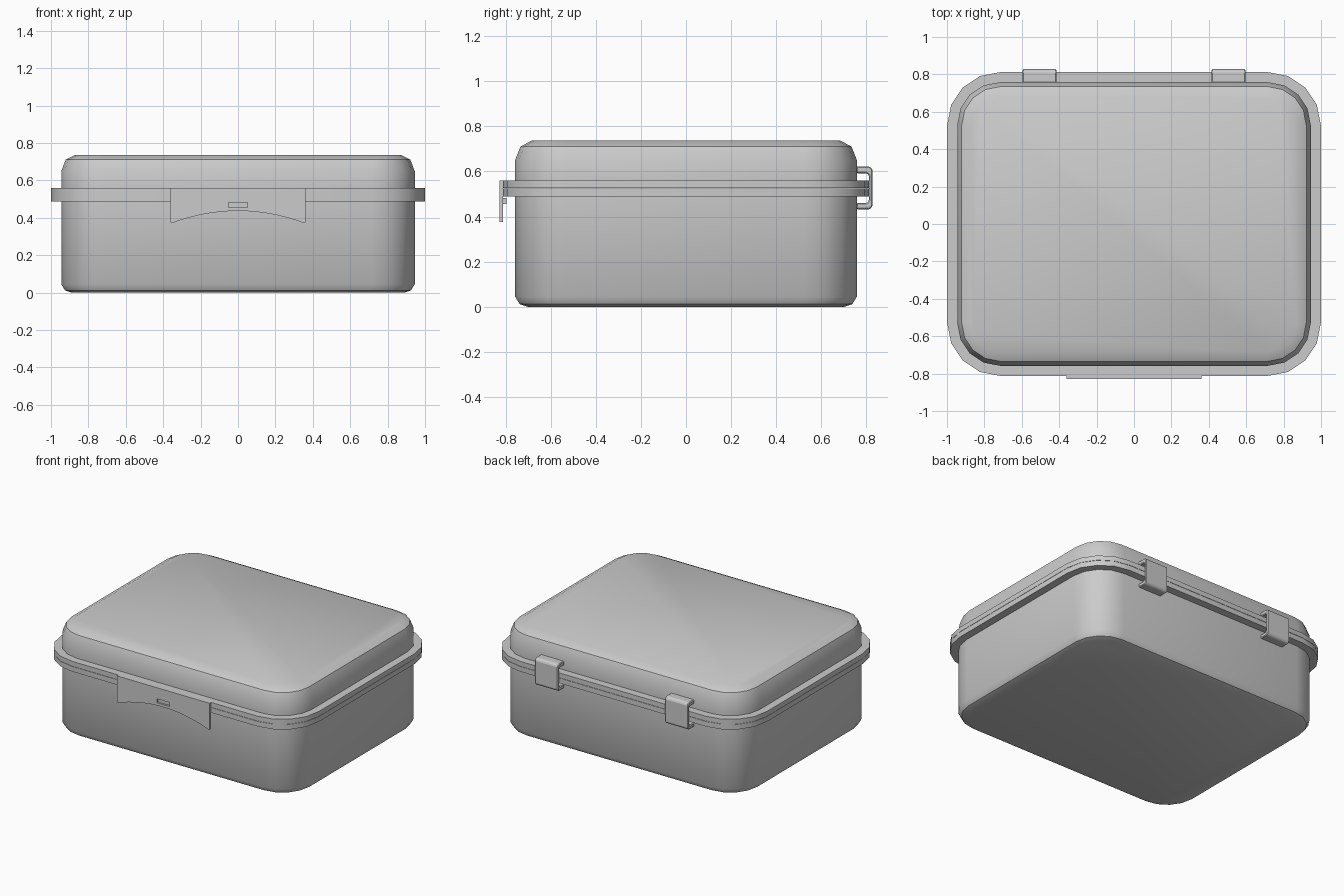
import bpy, bmesh
from math import sin, cos, pi, radians

if "Cube" in bpy.data.objects:
    bpy.data.objects.remove(bpy.data.objects["Cube"])

HX, HY, R = 0.945, 0.758, 0.228   # wall half sizes and corner radius
SEG = 4                           # sides per rounded corner


def finish(name, bm, smooth=None):
    bmesh.ops.recalc_face_normals(bm, faces=bm.faces)
    me = bpy.data.meshes.new(name)
    bm.to_mesh(me)
    bm.free()
    ob = bpy.data.objects.new(name, me)
    bpy.context.collection.objects.link(ob)
    if smooth:
        bpy.ops.object.select_all(action='DESELECT')
        ob.select_set(True)
        bpy.context.view_layer.objects.active = ob
        bpy.ops.object.shade_smooth_by_angle(angle=radians(smooth))
    return ob


def shell(name, profile):
    """Stack rounded rectangles; profile holds (inset, height) pairs."""
    bm = bmesh.new()
    rings = []
    for d, z in profile:
        ring = []
        for k, (sx, sy) in enumerate([(1, 1), (-1, 1), (-1, -1), (1, -1)]):
            for i in range(SEG + 1):
                a = (k + i / SEG) * pi / 2
                ring.append(bm.verts.new((sx * (HX - R) + (R - d) * cos(a),
                                          sy * (HY - R) + (R - d) * sin(a), z)))
        rings.append(ring)
    n = len(rings[0])
    for lo, hi in zip(rings, rings[1:]):
        for i in range(n):
            bm.faces.new((lo[i], lo[(i + 1) % n], hi[(i + 1) % n], hi[i]))
    bm.faces.new(rings[0])
    bm.faces.new(rings[-1])
    return finish(name, bm, 35)


def prism(name, quads, direction):
    """Extrude a sheet of quads into a solid."""
    bm = bmesh.new()
    for q in quads:
        bm.faces.new([bm.verts.new(p) for p in q])
    bmesh.ops.remove_doubles(bm, verts=bm.verts, dist=1e-5)
    ext = bmesh.ops.extrude_face_region(bm, geom=bm.faces[:], use_keep_orig=True)
    moved = [v for v in ext['geom'] if isinstance(v, bmesh.types.BMVert)]
    bmesh.ops.translate(bm, verts=moved, vec=direction)
    bmesh.ops.dissolve_limit(bm, angle_limit=0.01, verts=bm.verts, edges=bm.edges)
    return finish(name, bm)


# Base tub and lid, each with its half of the rim
shell("base", [(0.055, 0), (0.02, 0.012), (0, 0.045), (0, 0.488),
               (-0.054, 0.488), (-0.054, 0.524)])
shell("lid", [(-0.054, 0.526), (-0.054, 0.56), (0, 0.56), (0, 0.65),
              (0.024, 0.711), (0.075, 0.737)])

# Front latch: plate with arched lower edge and a slot
YF, YB = -0.828, -0.811
SX, S0, S1, TOP = 0.05, 0.455, 0.482, 0.56


def low(x):
    t = abs(x)
    if t > 0.3405:
        return 0.375
    return 0.437 - 0.060 * (t / 0.34) ** 2


xs = [-0.36, -0.342, -0.32, -0.27, -0.21, -0.15, -0.1, -SX, SX, 0.1, 0.15, 0.21, 0.27, 0.32, 0.342, 0.36]
quads = []
for a, b in zip(xs, xs[1:]):
    za, zb = low(a), low(b)
    for p0, p1, q0, q1 in ((za, zb, S0, S0), (S0, S0, S1, S1), (S1, S1, TOP, TOP)):
        if a == -SX and p0 == S0:
            continue
        quads.append([(a, YF, p0), (b, YF, p1), (b, YF, q1), (a, YF, q0)])
prism("latch", quads, (0, YB - YF, 0))

# Catch behind the latch slot
prism("latch_catch", [[(-SX, -0.816, S0), (SX, -0.816, S0), (SX, -0.816, S1), (-SX, -0.816, S1)]],
      (0, 0.02, 0))

# Rear hinges: C-shaped clips around the rim
outer = [(0.755, 0.622), (0.815, 0.622), (0.828, 0.608), (0.828, 0.446), (0.815, 0.432), (0.755, 0.432)]
inner = [(0.755, 0.592), (0.802, 0.592), (0.811, 0.583), (0.811, 0.469), (0.802, 0.46), (0.755, 0.46)]
for side, x0 in (("left", -0.595), ("right", 0.415)):
    quads = [[(x0, *outer[i]), (x0, *outer[i + 1]), (x0, *inner[i + 1]), (x0, *inner[i])]
             for i in range(5)]
    hinge = prism("hinge_" + side, quads, (0.18, 0, 0))
    bev = hinge.modifiers.new("soft_edges", 'BEVEL')
    bev.width = 0.005
    bev.segments = 1
